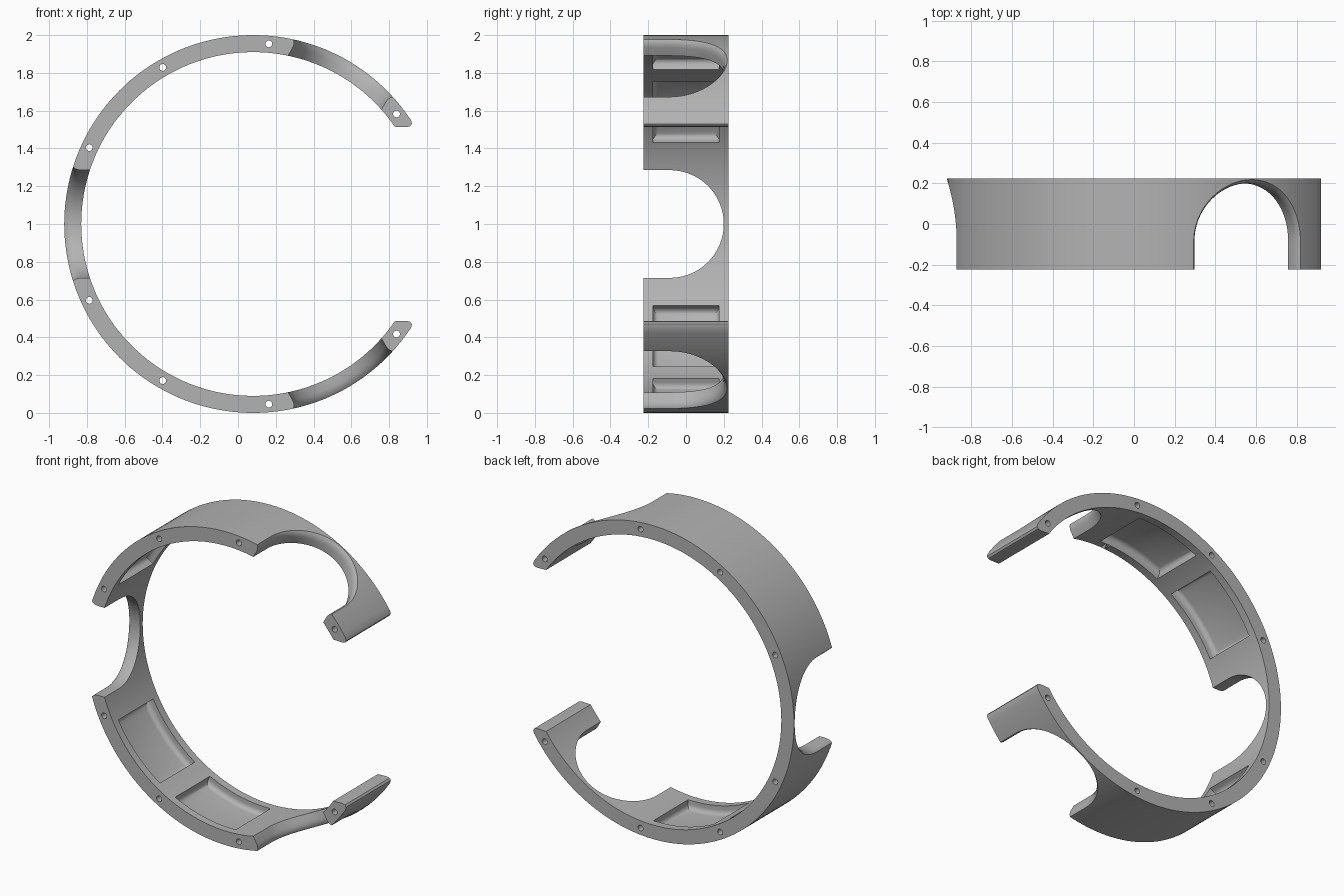
import bpy, bmesh, math
from mathutils import Matrix, Vector

if "Cube" in bpy.data.objects:
    bpy.data.objects.remove(bpy.data.objects["Cube"])

CENTRE = Matrix.Translation((0.08, 0, 1))   # ring axis runs along y
HALF = 0.225                                # half the band width
R_OUT, R_IN = 1.0, 0.91

grey = bpy.data.materials.new("plain grey")
grey.use_nodes = True
colour = (0.45, 0.45, 0.45, 1)
grey.diffuse_color = colour
grey.node_tree.nodes["Principled BSDF"].inputs["Base Color"].default_value = colour


def polar(r, a, y=0.0):
    return Vector((r * math.cos(a), y, r * math.sin(a)))


def finish(name, bm, turn=0.0):
    """Turn a bmesh into an object rotated about the ring axis."""
    bmesh.ops.recalc_face_normals(bm, faces=bm.faces)
    bm.transform(CENTRE @ Matrix.Rotation(-turn, 4, 'Y'))
    mesh = bpy.data.meshes.new(name)
    bm.to_mesh(mesh)
    bm.free()
    mesh.materials.append(grey)
    obj = bpy.data.objects.new(name, mesh)
    bpy.context.collection.objects.link(obj)
    return obj


def loft(name, rings, turn=0.0):
    """Skin closed rings and cap both ends with strips of quads."""
    bm = bmesh.new()
    rows = [[bm.verts.new(p) for p in ring] for ring in rings]
    n = len(rows[0])
    for a, b in zip(rows, rows[1:]):
        for i in range(n):
            j = (i + 1) % n
            bm.faces.new((a[i], a[j], b[j], b[i]))
    for row in (rows[0], rows[-1]):
        for i in range(n // 2 - 1):
            bm.faces.new((row[i], row[i + 1], row[n - 2 - i], row[n - 1 - i]))
    return finish(name, bm, turn)


# Open band: outer arc, blunt rounded tips, inner arc
def arc(r, start, steps=144):
    return [polar(r, start + (2 * math.pi - 2 * start) * i / steps) for i in range(steps + 1)]


tip = [Vector((x, 0, z)) for x, z in ((0.75, 0.515), (0.815, 0.513), (0.832, 0.518), (0.841, 0.53))]
low_tip = [Vector((p.x, 0, -p.z)) for p in reversed(tip)]
inner = arc(R_IN, math.asin(0.515 / R_IN))[1:-1]
outline = tip + arc(R_OUT, math.radians(33.2)) + low_tip + inner[::-1]
bm = bmesh.new()
face = bm.faces.new([bm.verts.new(p + Vector((0, -HALF, 0))) for p in outline])
solid = bmesh.ops.extrude_face_region(bm, geom=[face])
bmesh.ops.translate(bm, vec=(0, 2 * HALF, 0),
                    verts=[v for v in solid["geom"] if isinstance(v, bmesh.types.BMVert)])
band = finish("open_band", bm)


# U-shaped notch with a flared outer rim, cut along +x
def notch_ring(grow, lift=None, flat=None):
    r = 0.285 + grow
    steps = 47
    pts = [(-r, -0.4)]
    pts += [(-r * math.cos(math.pi * i / steps), -0.085 + r * math.sin(math.pi * i / steps))
            for i in range(steps + 1)]
    pts += [(r, -0.4)]
    return [Vector((flat if flat else math.sqrt(1 - w * w) + lift, y, w)) for w, y in pts]


cutters = []
for angle in (60, 180, 300):
    rings = [notch_ring(0, flat=0.7)]
    rings += [notch_ring(g, lift=l) for g, l in
              ((0, -0.045), (0.003, -0.028), (0.009, -0.012), (0.02, 0.002))]
    rings.append(notch_ring(0.021, flat=1.2))
    cutters.append(loft("notch_cutter", rings, math.radians(angle)))


# Shallow inner pockets with rounded floor edges
def pocket_ring(r, inset, half_angle=math.radians(13.9), half_y=0.175, steps=20):
    a = half_angle - inset / R_IN
    y = half_y - inset
    sweep = [-a + 2 * a * i / steps for i in range(steps + 1)]
    return [polar(r, t, y) for t in sweep] + [polar(r, t, -y) for t in reversed(sweep)]


for angle in (102.2, 137.8, 222.2, 257.8):
    rings = [pocket_ring(0.87, 0)]
    for i in range(6):
        t = math.pi / 2 * i / 5
        rings.append(pocket_ring(0.935 + 0.03 * math.sin(t), 0.03 * (1 - math.cos(t))))
    cutters.append(loft("pocket_cutter", rings, math.radians(angle)))

# Small pin holes running through the band
for angle in (37.5, 85, 120, 155):
    for side in (1, -1):
        bm = bmesh.new()
        bmesh.ops.create_cone(bm, cap_ends=True, segments=24, radius1=0.018, radius2=0.018, depth=0.8)
        bm.transform(Matrix.Translation((0.957, 0, 0)) @ Matrix.Rotation(math.pi / 2, 4, 'X'))
        cutters.append(finish("pin_hole_cutter", bm, math.radians(angle * side)))

# Apply all cuts, then discard the cutters
for cutter in cutters:
    cutter.hide_render = True
    cut = band.modifiers.new("cut", 'BOOLEAN')
    cut.operation = 'DIFFERENCE'
    cut.solver = 'EXACT'
    cut.object = cutter
bpy.context.view_layer.update()
result = bpy.data.meshes.new_from_object(band.evaluated_get(bpy.context.evaluated_depsgraph_get()))
band.modifiers.clear()
band.data = result
for cutter in cutters:
    bpy.data.objects.remove(cutter)

bpy.ops.object.select_all(action='DESELECT')
band.select_set(True)
bpy.context.view_layer.objects.active = band
bpy.ops.object.shade_smooth_by_angle(angle=math.radians(30))
